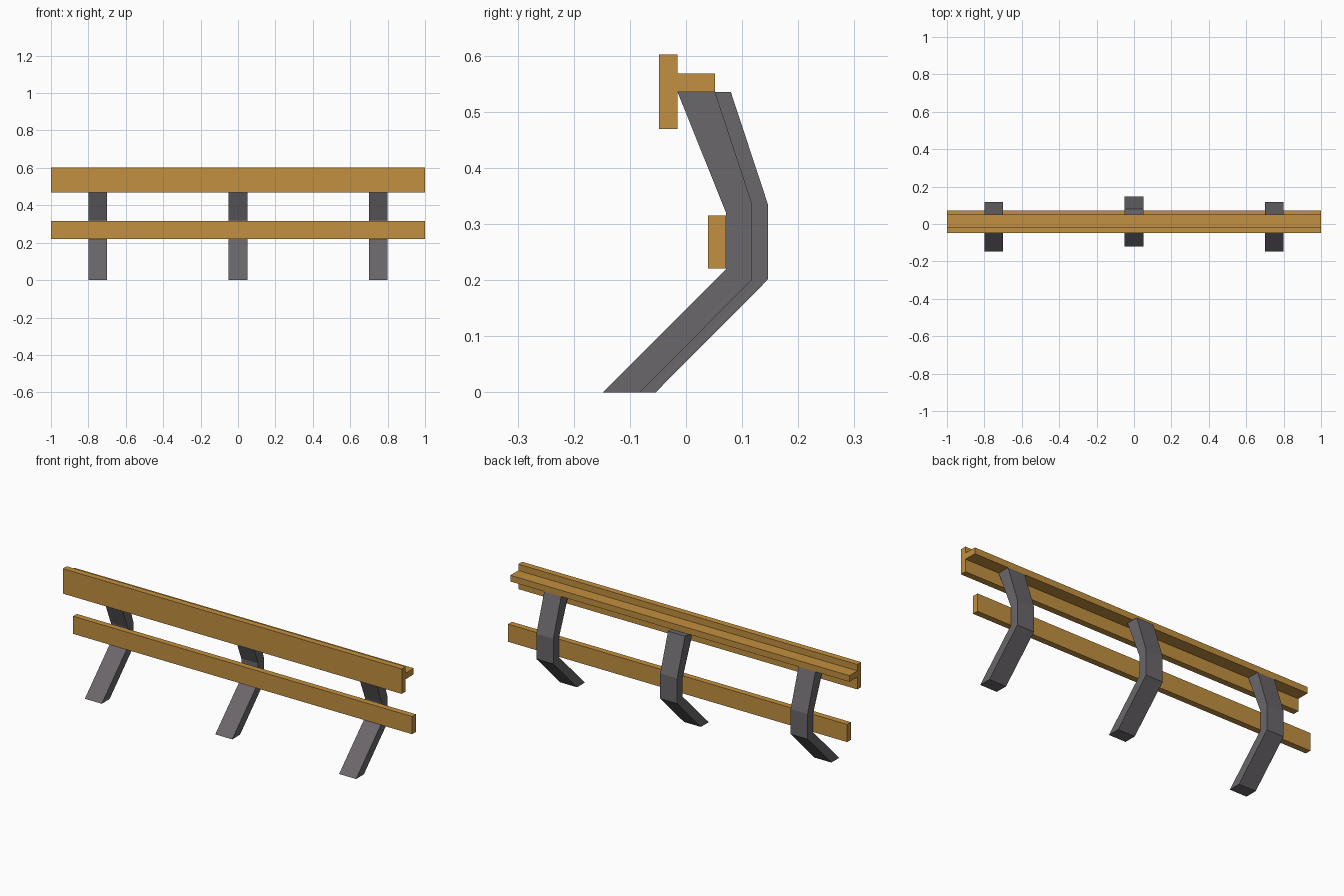
import bpy, bmesh

if "Cube" in bpy.data.objects:
    bpy.data.objects.remove(bpy.data.objects["Cube"])


def material(name, color):
    m = bpy.data.materials.new(name)
    m.diffuse_color = (*color, 1)
    m.use_nodes = True
    m.node_tree.nodes["Principled BSDF"].inputs["Base Color"].default_value = m.diffuse_color
    return m


wood = material("wood", (0.54, 0.28, 0.05))
metal = material("dark_metal", (0.145, 0.135, 0.145))


def extrude_profile(name, profile, x_mid, width, mat):
    """Sweep a closed (y, z) outline along x."""
    bm = bmesh.new()
    face = bm.faces.new([bm.verts.new((x_mid - width / 2, y, z)) for y, z in profile])
    ext = bmesh.ops.extrude_face_region(bm, geom=[face])
    verts = [v for v in ext["geom"] if isinstance(v, bmesh.types.BMVert)]
    bmesh.ops.translate(bm, verts=verts, vec=(width, 0, 0))
    bmesh.ops.recalc_face_normals(bm, faces=bm.faces)
    mesh = bpy.data.meshes.new(name)
    bm.to_mesh(mesh)
    bm.free()
    mesh.materials.append(mat)
    obj = bpy.data.objects.new(name, mesh)
    bpy.context.collection.objects.link(obj)
    return obj


def plank(name, y0, y1, z0, z1):
    extrude_profile(name, [(y0, z0), (y1, z0), (y1, z1), (y0, z1)], 0, 2.0, wood)


# Full-length wooden planks
plank("top_rail", -0.048, -0.015, 0.469, 0.602)
plank("top_ledge", -0.015, 0.052, 0.535, 0.568)
plank("lower_rail", 0.039, 0.071, 0.221, 0.315)

# Bent posts; the middle one sits slightly further back
post = [(-0.148, 0), (-0.082, 0), (0.118, 0.201), (0.118, 0.335),
        (0.052, 0.535), (-0.015, 0.535), (0.071, 0.321), (0.071, 0.219)]
for name, x, dy in (("left_post", -0.75, 0), ("middle_post", 0, 0.028), ("right_post", 0.75, 0)):
    extrude_profile(name, [(y + dy, z) for y, z in post], x, 0.1, metal)
